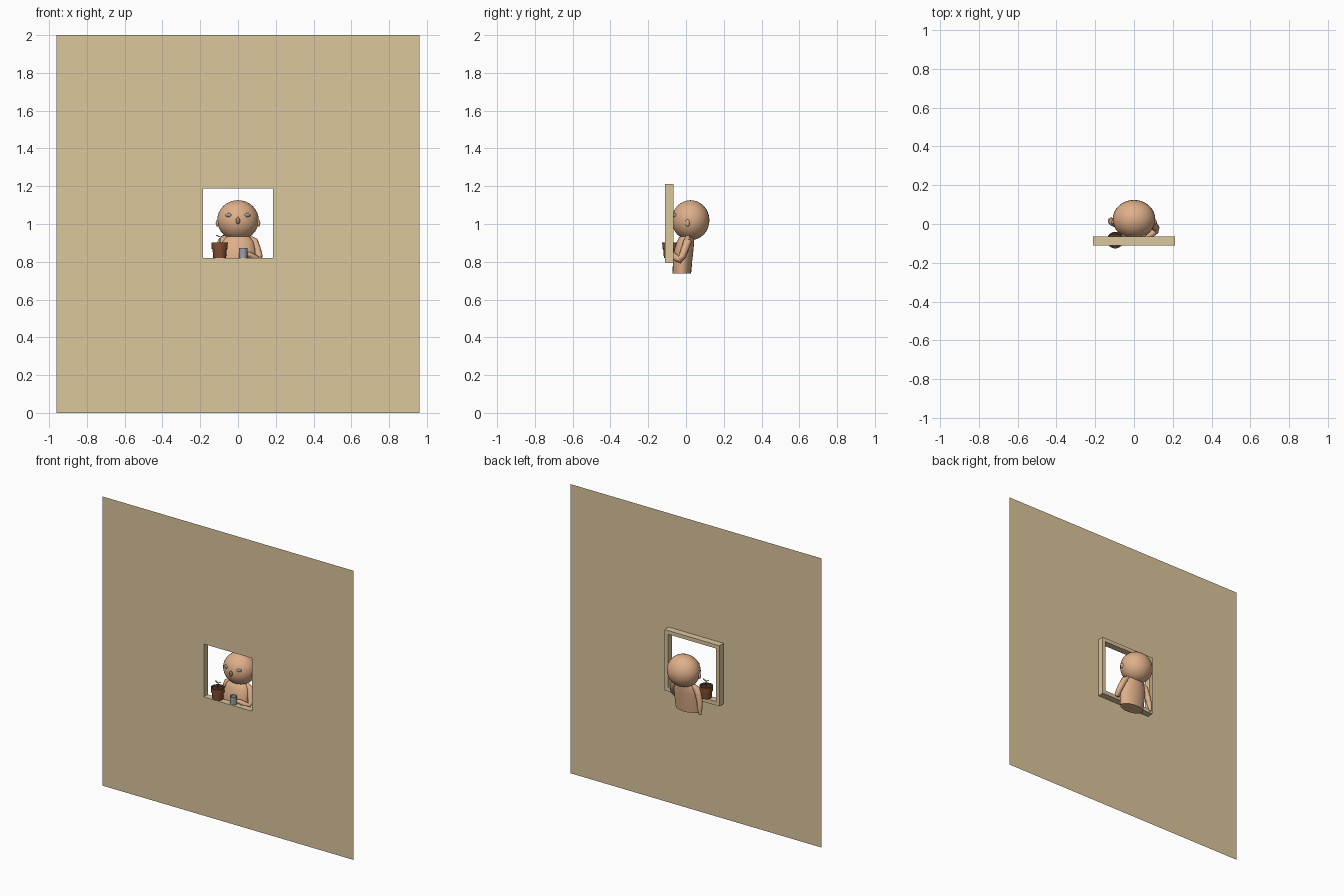
import bpy, bmesh, math
from mathutils import Vector

if "Cube" in bpy.data.objects:
    bpy.data.objects.remove(bpy.data.objects["Cube"])


def mat(name, rgb):
    m = bpy.data.materials.new(name)
    m.diffuse_color = (*rgb, 1)
    m.use_nodes = True
    m.node_tree.nodes["Principled BSDF"].inputs["Base Color"].default_value = m.diffuse_color
    return m


WOOD = mat("sand", (0.72, 0.57, 0.34))
SKIN = mat("skin", (0.74, 0.43, 0.25))
NOSE = mat("nose_brown", (0.45, 0.2, 0.1))
CLAY = mat("clay", (0.22, 0.08, 0.03))
SOIL = mat("soil", (0.06, 0.03, 0.02))
GREEN = mat("leaf", (0.12, 0.25, 0.06))
GREY = mat("grey", (0.35, 0.36, 0.4))


def add(name, bm, m, smooth=True):
    bmesh.ops.recalc_face_normals(bm, faces=bm.faces)
    me = bpy.data.meshes.new(name)
    bm.to_mesh(me)
    bm.free()
    me.materials.append(m)
    ob = bpy.data.objects.new(name, me)
    bpy.context.collection.objects.link(ob)
    if smooth:
        bpy.ops.object.select_all(action='DESELECT')
        bpy.context.view_layer.objects.active = ob
        ob.select_set(True)
        bpy.ops.object.shade_smooth_by_angle(angle=math.radians(40))
    return ob


def ball(name, loc, radii, m, rot=(0, 0, 0), seg=32):
    bm = bmesh.new()
    bmesh.ops.create_uvsphere(bm, u_segments=seg, v_segments=seg // 2, radius=1)
    bmesh.ops.scale(bm, vec=radii, verts=bm.verts)
    ob = add(name, bm, m)
    ob.location, ob.rotation_euler = loc, rot
    return ob


def loft(bm, rings):
    """Joins rings of vertices and caps both ends."""
    rings = [[bm.verts.new(p) for p in r] for r in rings]
    n = len(rings[0])
    for a, b in zip(rings, rings[1:]):
        for i in range(n):
            j = (i + 1) % n
            bm.faces.new((a[i], a[j], b[j], b[i]))
    bm.faces.new(rings[0])
    bm.faces.new(rings[-1])


def lathe(name, profile, centre, m, seg=24):
    """Profile rows: x radius, y radius, z, y shift."""
    bm = bmesh.new()
    loft(bm, [[(centre[0] + rx * math.cos(t), centre[1] + dy + ry * math.sin(t), z)
               for t in (2 * math.pi * i / seg for i in range(seg))]
              for rx, ry, z, dy in profile])
    return add(name, bm, m)


def tube(name, pts, radii, m, seg=12):
    """Tapered limb along a path."""
    pts = [Vector(p) for p in pts]
    rings = []
    for k, p in enumerate(pts):
        d = (pts[min(k + 1, len(pts) - 1)] - pts[max(k - 1, 0)]).normalized()
        q = d.to_track_quat('Z', 'Y')
        rings.append([p + q @ Vector((math.cos(t), math.sin(t), 0)) * radii[k]
                      for t in (2 * math.pi * i / seg for i in range(seg))])
    bm = bmesh.new()
    loft(bm, rings)
    return add(name, bm, m)


def square(hx, z0, z1, y):
    return [(-hx, y, z0), (hx, y, z0), (hx, y, z1), (-hx, y, z1)]


def ring_faces(bm, loops, closed):
    vs = [[bm.verts.new(p) for p in l] for l in loops]
    pairs = list(zip(vs, vs[1:])) + ([(vs[-1], vs[0])] if closed else [])
    for a, b in pairs:
        for i in range(4):
            j = (i + 1) % 4
            bm.faces.new((a[i], a[j], b[j], b[i]))


# thin wall with window opening
YF, YB = -0.111, -0.065
bm = bmesh.new()
ring_faces(bm, [square(0.96, 0, 2, YF), square(0.185, 0.82, 1.187, YF)], False)
add("wall", bm, WOOD, False)

# window frame behind the wall
bm = bmesh.new()
ring_faces(bm, [square(0.21, 0.793, 1.213, YF + 0.001), square(0.21, 0.793, 1.213, YB),
                square(0.185, 0.82, 1.187, YB), square(0.185, 0.82, 1.187, YF + 0.001)], True)
add("window_frame", bm, WOOD, False)

# head and face
ball("head", (0, 0.024, 1.02), (0.11, 0.1, 0.106), SKIN)
ball("nose", (0, -0.078, 1.018), (0.011, 0.009, 0.019), NOSE, seg=16)
for s, side in ((-1, "left"), (1, "right")):
    ball(side + "_eye", (s * 0.05, -0.06, 1.047), (0.017, 0.008, 0.011), GREY,
         (0, 0, s * 0.45), 16)
    ball(side + "_ear", (s * 0.109, 0.008, 1.005), (0.009, 0.012, 0.019), SKIN, seg=16)

# torso
lathe("torso", [(0.088, 0.048, 0.737, -0.023), (0.092, 0.05, 0.78, -0.02),
                (0.094, 0.052, 0.83, -0.016), (0.092, 0.05, 0.87, -0.01),
                (0.084, 0.046, 0.905, -0.003), (0.066, 0.04, 0.93, 0.004),
                (0.035, 0.028, 0.945, 0.01)], (0, 0), SKIN, 28)

# one arm resting on the sill, one hanging
tube("right_arm", [(0.06, 0.01, 0.93), (0.085, 0.008, 0.908), (0.1, -0.005, 0.87),
                   (0.112, -0.02, 0.83), (0.11, -0.035, 0.81), (0.09, -0.052, 0.82),
                   (0.06, -0.07, 0.838), (0.04, -0.08, 0.843)],
     [0.012, 0.022, 0.021, 0.019, 0.019, 0.017, 0.015, 0.009], SKIN)
tube("left_arm", [(-0.06, 0.01, 0.93), (-0.085, 0.006, 0.908), (-0.1, 0.006, 0.87),
                  (-0.112, 0.01, 0.83), (-0.118, 0.016, 0.79), (-0.122, 0.02, 0.745)],
     [0.012, 0.022, 0.021, 0.019, 0.017, 0.008], SKIN)

# flower pot with soil and sprout
P = (-0.097, -0.083)
lathe("pot", [(r, r, z, 0) for r, z in ((0.034, 0.821), (0.038, 0.868), (0.042, 0.868),
                                        (0.043, 0.902), (0.037, 0.902), (0.036, 0.892))], P, CLAY)
lathe("soil", [(0.036, 0.036, 0.89, 0), (0.036, 0.036, 0.894, 0)], P, SOIL)
tube("stem", [(*P, 0.89), (P[0] + 0.002, P[1], 0.915), (P[0] + 0.003, P[1], 0.932)],
     [0.003, 0.0025, 0.002], GREEN, 8)
for s in (-1, 1):
    ball("leaf", (P[0] + 0.003 + s * 0.011, P[1], 0.936), (0.012, 0.006, 0.0025), GREEN,
         (0, -s * 0.45, 0), 12)

# grey cup
lathe("cup", [(r, r, z, 0) for r, z in ((0.022, 0.821), (0.023, 0.874), (0.02, 0.874),
                                        (0.019, 0.828))], (0.027, -0.087), GREY)
